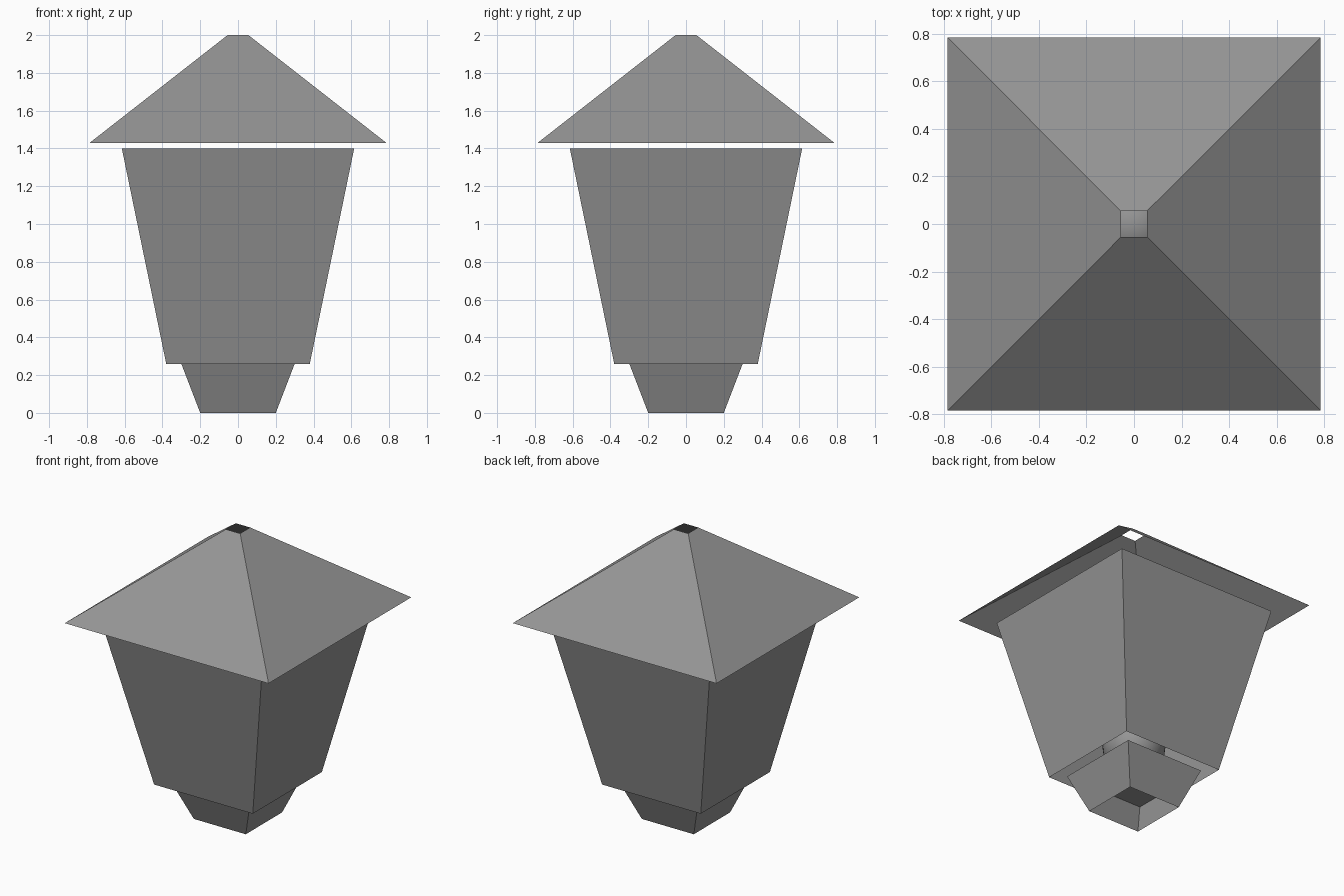
import bpy
import bmesh

if "Cube" in bpy.data.objects:
    bpy.data.objects.remove(bpy.data.objects["Cube"], do_unlink=True)

# Single flat colour
GREY = (0.30, 0.30, 0.30, 1.0)
grey = bpy.data.materials.new("lantern_grey")
grey.use_nodes = True
grey.diffuse_color = GREY
grey.node_tree.nodes["Principled BSDF"].inputs["Base Color"].default_value = GREY


def add_object(name, bm):
    mesh = bpy.data.meshes.new(name)
    bm.to_mesh(mesh)
    bm.free()
    mesh.materials.append(grey)
    obj = bpy.data.objects.new(name, mesh)
    bpy.context.collection.objects.link(obj)
    return obj


def tapered_shell(name, low_half, low_z, high_half, high_z, cap_top=False):
    """Four thin sloping walls, open at the bottom and optionally at the top."""
    bm = bmesh.new()
    corners = [(-1, -1), (1, -1), (1, 1), (-1, 1)]
    low = [bm.verts.new((x * low_half, y * low_half, low_z)) for x, y in corners]
    high = [bm.verts.new((x * high_half, y * high_half, high_z)) for x, y in corners]
    for i in range(4):
        j = (i + 1) % 4
        bm.faces.new((low[i], low[j], high[j], high[i]))
    if cap_top:
        bm.faces.new(high)
    return add_object(name, bm)


# Foot, lantern walls and floating roof
tapered_shell("base", 0.20, 0.0, 0.30, 0.26, cap_top=True)
tapered_shell("lantern_body", 0.38, 0.26, 0.615, 1.40)
tapered_shell("roof", 0.785, 1.43, 0.055, 2.0)

# Round bulb resting on the base
bm = bmesh.new()
bmesh.ops.create_uvsphere(bm, u_segments=24, v_segments=12, radius=0.2)
bmesh.ops.translate(bm, verts=bm.verts, vec=(0, 0, 0.46))
for face in bm.faces:
    face.smooth = True
add_object("bulb", bm)
